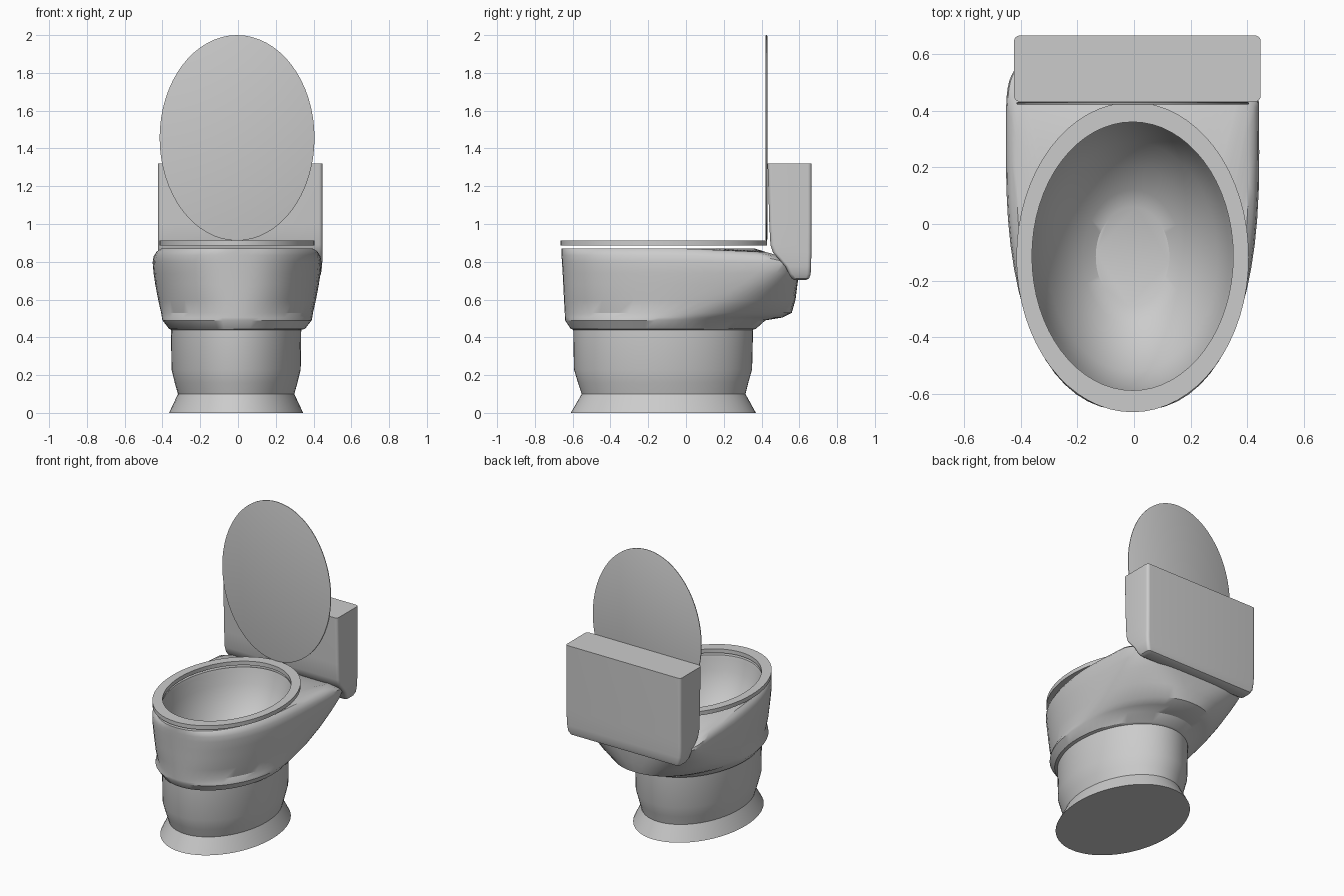
import bpy, bmesh, math

N = 64


def oval(z, rx, yf, yb, cy=None, nf=2.0, nb=2.0, drop=0.0, cx=-0.005):
    """Horizontal egg outline; exponents square off the front and back halves."""
    if cy is None:
        cy = (yf + yb) / 2
    pts = []
    for i in range(N):
        a = 2 * math.pi * i / N
        c, s = math.cos(a), math.sin(a)
        n, ry = (nb, yb - cy) if s >= 0 else (nf, cy - yf)
        x = cx + rx * math.copysign(abs(c) ** (2 / n), c)
        y = cy + ry * math.copysign(abs(s) ** (2 / n), s)
        sag = 0.045 * max(0, y) + 0.28 * max(0, y - 0.43)
        pts.append((x, y, z - drop * sag))
    return pts


def rounded_rect(z, x0, x1, y0, y1, r):
    pts = []
    corners = [(x1 - r, y1 - r), (x0 + r, y1 - r), (x0 + r, y0 + r), (x1 - r, y0 + r)]
    for k, (cx, cy) in enumerate(corners):
        for j in range(7):
            a = math.pi / 2 * (k + j / 6)
            pts.append((cx + r * math.cos(a), cy + r * math.sin(a), z))
    return pts


def loft(name, rings, closed=False, angle=32):
    bm = bmesh.new()
    vs = [[bm.verts.new(p) for p in ring] for ring in rings]
    n = len(vs[0])
    pairs = list(zip(vs, vs[1:])) + ([(vs[-1], vs[0])] if closed else [])
    for a, b in pairs:
        for i in range(n):
            j = (i + 1) % n
            bm.faces.new((a[i], a[j], b[j], b[i]))
    if not closed:
        bm.faces.new(vs[0])
        bm.faces.new(vs[-1])
    bmesh.ops.recalc_face_normals(bm, faces=bm.faces)
    me = bpy.data.meshes.new(name)
    bm.to_mesh(me)
    bm.free()
    ob = bpy.data.objects.new(name, me)
    bpy.context.collection.objects.link(ob)
    bpy.context.view_layer.objects.active = ob
    ob.select_set(True)
    bpy.ops.object.shade_smooth_by_angle(angle=math.radians(angle))
    ob.select_set(False)
    return ob


# Pedestal, outer body with rear shelf, rim and hollow bowl in one skin
loft("bowl_and_pedestal", [
    oval(0.00, 0.355, -0.61, 0.37, cx=-0.01),
    oval(0.10, 0.308, -0.552, 0.315, cx=-0.01),
    oval(0.16, 0.325, -0.572, 0.33, cx=-0.01),
    oval(0.23, 0.342, -0.593, 0.35, cx=-0.01),
    oval(0.44, 0.345, -0.597, 0.355, cx=-0.01),
    oval(0.445, 0.36, -0.61, 0.37),
    oval(0.49, 0.395, -0.64, 0.42),
    oval(0.505, 0.398, -0.641, 0.51, -0.08),
    oval(0.53, 0.402, -0.642, 0.56, 0.00, 2.0, 2.1),
    oval(0.60, 0.418, -0.646, 0.58, 0.10, 2.2, 2.6),
    oval(0.68, 0.433, -0.650, 0.59, 0.18, 2.3, 3.6),
    oval(0.74, 0.442, -0.653, 0.60, 0.22, 2.35, 5),
    oval(0.80, 0.447, -0.657, 0.60, 0.25, 2.4, 6, 0.3),
    oval(0.835, 0.442, -0.659, 0.60, 0.25, 2.4, 6, 0.7),
    oval(0.858, 0.428, -0.660, 0.585, 0.23, 2.35, 5, 1),
    oval(0.87, 0.408, -0.660, 0.55, 0.15, 2.2, 4, 1),
    oval(0.87, 0.360, -0.590, 0.365),
    oval(0.85, 0.354, -0.585, 0.36),
    oval(0.77, 0.340, -0.570, 0.34),
    oval(0.66, 0.300, -0.520, 0.29),
    oval(0.56, 0.235, -0.435, 0.20),
    oval(0.50, 0.175, -0.355, 0.12),
    oval(0.47, 0.130, -0.290, 0.06),
])

# Seat ring hovering just above the rim
loft("seat", [
    oval(0.885, 0.410, -0.664, 0.43),
    oval(0.912, 0.410, -0.664, 0.43),
    oval(0.912, 0.355, -0.587, 0.36),
    oval(0.885, 0.355, -0.587, 0.36),
], closed=True)

# Raised lid: thin upright oval, slightly domed towards the rear
lid_rings = []
for y, k in ((0.421, 0.985), (0.423, 1.0), (0.428, 1.0), (0.431, 0.985)):
    lid_rings.append([(-0.005 + 0.41 * k * math.cos(2 * math.pi * i / N), y,
                       1.456 + 0.544 * k * math.sin(2 * math.pi * i / N)) for i in range(N)])
loft("lid", lid_rings)

# Cistern with tucked, rounded underside
loft("cistern", [
    rounded_rect(0.703, -0.385, 0.410, 0.575, 0.635, 0.02),
    rounded_rect(0.712, -0.402, 0.427, 0.560, 0.652, 0.02),
    rounded_rect(0.735, -0.414, 0.439, 0.545, 0.660, 0.02),
    rounded_rect(0.775, -0.420, 0.445, 0.525, 0.662, 0.02),
    rounded_rect(0.815, -0.423, 0.447, 0.490, 0.663, 0.02),
    rounded_rect(0.850, -0.423, 0.447, 0.460, 0.664, 0.02),
    rounded_rect(0.890, -0.423, 0.447, 0.447, 0.664, 0.02),
    rounded_rect(1.000, -0.423, 0.447, 0.441, 0.665, 0.02),
    rounded_rect(1.320, -0.423, 0.447, 0.432, 0.665, 0.02),
])
